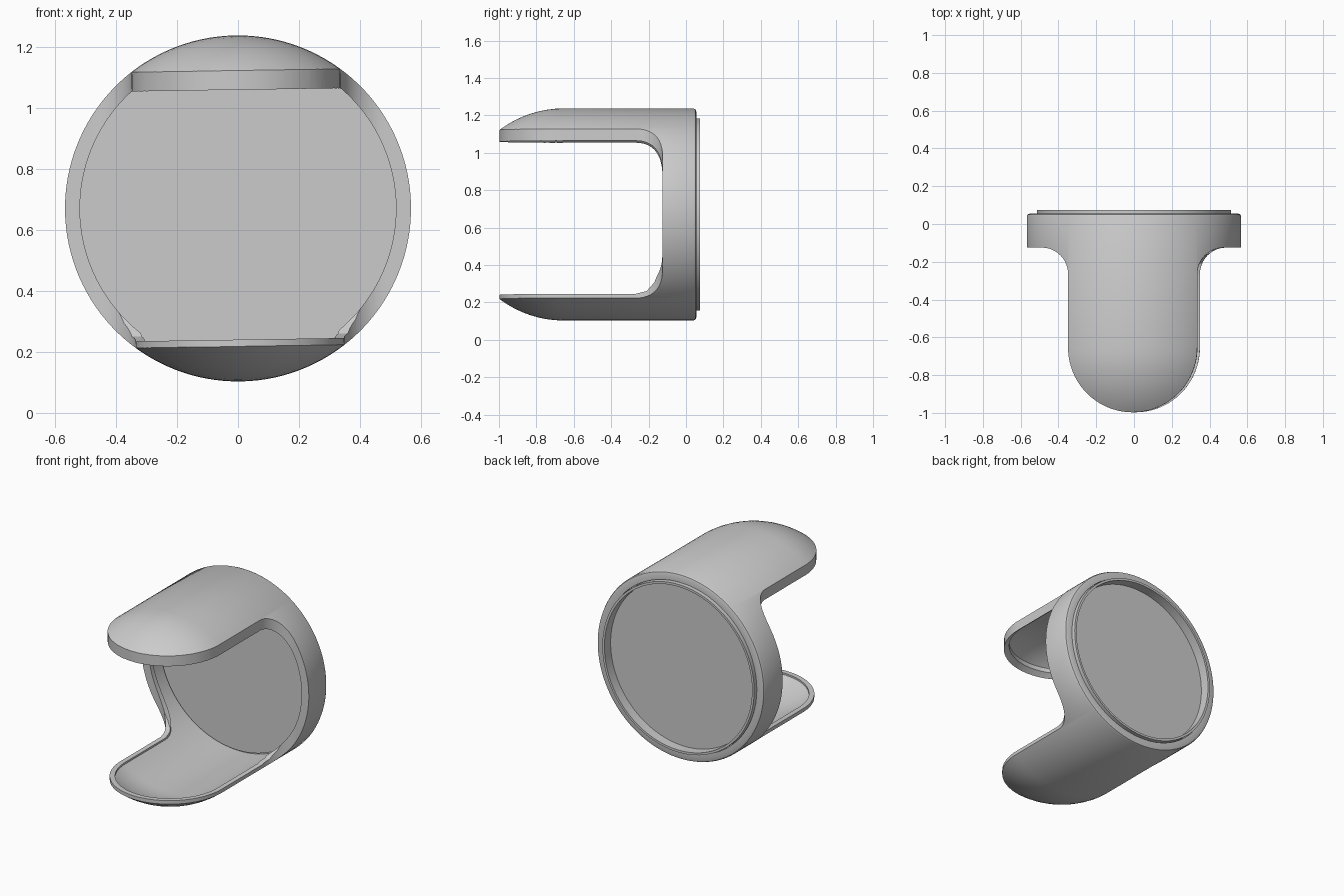
import bpy, bmesh, math

if "Cube" in bpy.data.objects:
    bpy.data.objects.remove(bpy.data.objects["Cube"])

R, TIP, W = 0.567, -0.655, 0.342    # outer radius, dome centre (y), tongue half width
CZ = 0.67                           # height of the main axis


def new_object(name, bm):
    bmesh.ops.remove_doubles(bm, verts=bm.verts, dist=1e-5)
    bmesh.ops.recalc_face_normals(bm, faces=bm.faces)
    me = bpy.data.meshes.new(name)
    bm.to_mesh(me)
    bm.free()
    ob = bpy.data.objects.new(name, me)
    bpy.context.collection.objects.link(ob)
    return ob


def revolve(name, profile, n=128):
    """Spin (radius, y) points around the y axis."""
    bm = bmesh.new()
    vs = [bm.verts.new((r, y, 0)) for r, y in profile]
    es = [bm.edges.new(p) for p in zip(vs, vs[1:])]
    bmesh.ops.spin(bm, geom=vs + es, axis=(0, 1, 0), cent=(0, 0, 0),
                   angle=2 * math.pi, steps=n)
    return new_object(name, bm)


def prism(name, pts, to3d, axis):
    """Extrude a flat outline along an axis vector."""
    bm = bmesh.new()
    face = bm.faces.new([bm.verts.new(to3d(a, b)) for a, b in pts])
    ext = bmesh.ops.extrude_face_region(bm, geom=[face])
    bmesh.ops.translate(bm, vec=axis,
                        verts=[g for g in ext["geom"] if isinstance(g, bmesh.types.BMVert)])
    return new_object(name, bm)


def dome(r, n=20):
    """Quarter circle from the front pole out to radius r."""
    return [(r * math.sin(a), TIP - r * math.cos(a))
            for a in (math.pi / 2 * i / n for i in range(n + 1))]


def plan_prism(name, d, back):
    """Top-view outline (ring, fillets, round tongue), inset by d, extruded in z."""
    fr, cx, cy = 0.14 + d, W + 0.14, -0.265
    half = [(0.7, back), (0.7, cy + fr)]
    half += [(cx + fr * math.cos(a), cy + fr * math.sin(a))
             for a in (math.pi / 2 * (1 + i / 12) for i in range(13))]
    half += [((W - d) * math.cos(a), TIP - (W - d) * math.sin(a))
             for a in (math.pi / 2 * i / 20 for i in range(20))]
    pts = half + [(0, TIP - W + d)] + [(-x, y) for x, y in reversed(half)]
    return prism(name, pts, lambda x, y: (x, y, -0.8), (0, 0, 1.6))


def boolean(ob, cutter, op):
    m = ob.modifiers.new("cut", "BOOLEAN")
    m.operation, m.solver, m.object = op, "EXACT", cutter
    bpy.context.view_layer.objects.active = ob
    bpy.ops.object.modifier_apply(modifier=m.name)
    bpy.data.objects.remove(cutter)


# Housing: hollow capsule trimmed to the ring-and-tongues outline
housing = revolve("housing", dome(R) + [(R, 0.04), (0.562, 0.051), (0.55, 0.055), (0.518, 0.055)]
                  + dome(0.518)[::-1])
boolean(housing, plan_prism("outline_cutter", 0, 0.2), "INTERSECT")

# Recess inside the shell, leaving a raised rim along the edge
pocket = revolve("pocket_cutter", dome(0.54) + [(0.54, 0.015), (0, 0.015)])
boolean(pocket, plan_prism("inset_cutter", 0.03, 0.2), "INTERSECT")
boolean(housing, pocket, "DIFFERENCE")

# Lower tongue has a thinner flat rim that blends into the fillets
trim = [(-1.2, 0), (-1.2, -0.43), (-0.27, -0.43), (-0.21, -0.415), (-0.17, -0.37),
        (-0.14, -0.30), (-0.128, -0.2), (-0.128, 0)]
boolean(housing, prism("rim_cutter", trim, lambda y, z: (-0.5, y, z), (1, 0, 0)), "DIFFERENCE")

# Back plate set inside a fine raised lip
plate = revolve("back_plate", [(0, 0.0), (0.53, 0.0), (0.53, 0.03), (0.514, 0.03), (0.514, 0.075),
                               (0.5, 0.075), (0.5, 0.015), (0, 0.015)])

# Place the parts with the slight roll seen from the front
for ob in (housing, plate):
    ob.location.z = CZ
    ob.rotation_euler.y = math.radians(-0.9)
    bpy.ops.object.select_all(action="DESELECT")
    ob.select_set(True)
    bpy.context.view_layer.objects.active = ob
    bpy.ops.object.shade_smooth_by_angle(angle=math.radians(25))
